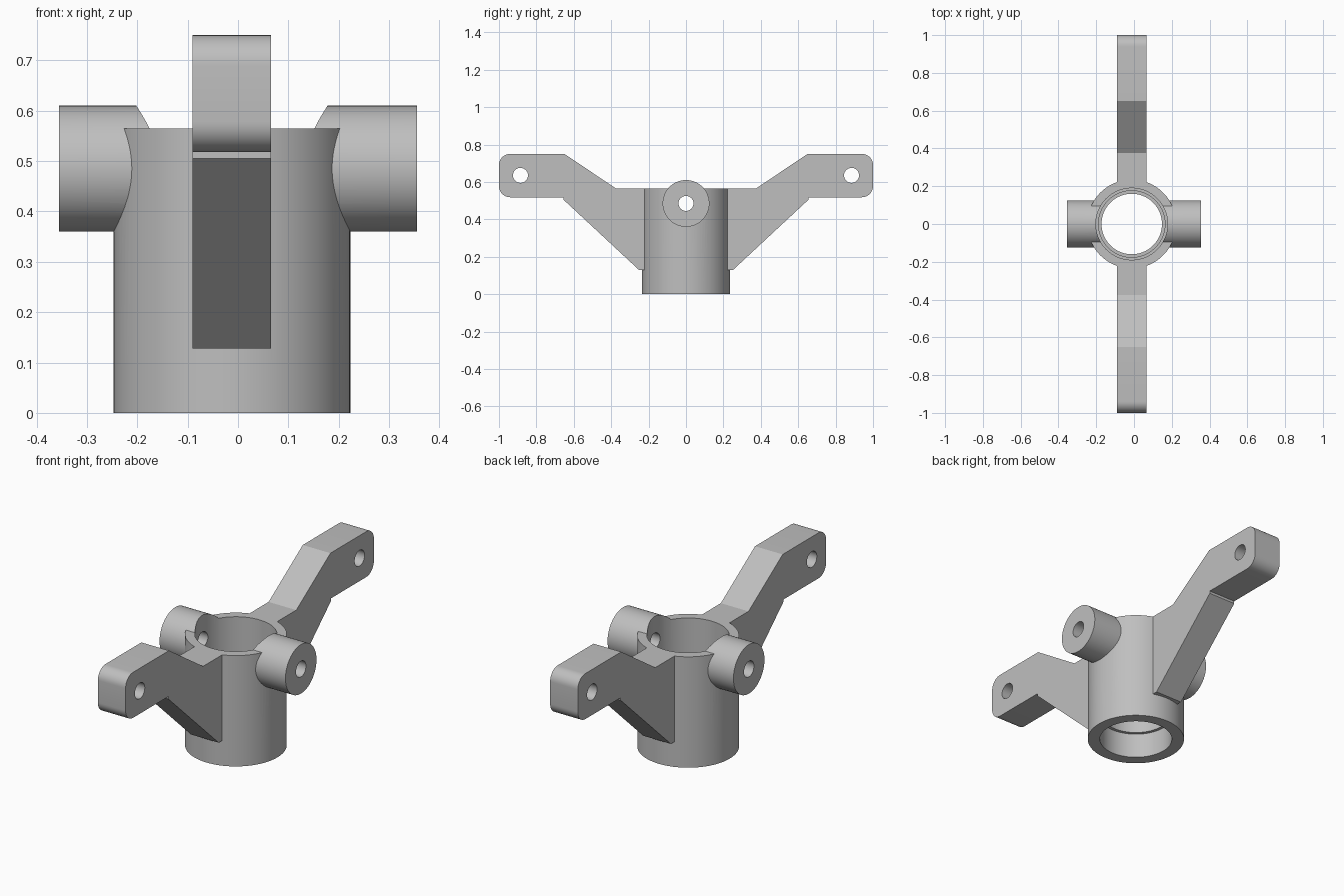
import bpy, bmesh, math
from mathutils import Matrix, Vector

cube = bpy.data.objects.get("Cube")
if cube:
    bpy.data.objects.remove(cube, do_unlink=True)

CX = -0.012            # axis of the collar and arms
COLLAR_R, COLLAR_TOP = 0.235, 0.565
BOSS_Z, BOSS_R, BOSS_END = 0.485, 0.125, 0.355
ARM_HALF, HOLE_R = 0.078, 0.04

metal = bpy.data.materials.new("plain_grey")
metal.use_nodes = True
grey = (0.52, 0.52, 0.52, 1)
metal.diffuse_color = grey
metal.node_tree.nodes["Principled BSDF"].inputs["Base Color"].default_value = grey


def finish(bm, name):
    bmesh.ops.recalc_face_normals(bm, faces=bm.faces)
    mesh = bpy.data.meshes.new(name)
    bm.to_mesh(mesh)
    bm.free()
    mesh.materials.append(metal)
    obj = bpy.data.objects.new(name, mesh)
    bpy.context.collection.objects.link(obj)
    return obj


def cylinder(name, radius, length, centre, along_x=False, sides=96):
    bm = bmesh.new()
    turn = Matrix.Rotation(math.pi / 2, 4, 'Y') if along_x else Matrix()
    bmesh.ops.create_cone(bm, cap_ends=True, segments=sides, radius1=radius,
                          radius2=radius, depth=length,
                          matrix=Matrix.Translation(centre) @ turn)
    return finish(bm, name)


def lathe(name, profile, sides=96):
    """Closed solid of revolution from (radius, z) points about the collar axis."""
    bm = bmesh.new()
    rings = []
    for r, z in profile:
        rings.append([bm.verts.new((CX + r * math.cos(a), r * math.sin(a), z))
                      for a in (math.tau * i / sides for i in range(sides))])
    for low, high in zip(rings, rings[1:]):
        for i in range(sides):
            j = (i + 1) % sides
            bm.faces.new((low[i], low[j], high[j], high[i]))
    bm.faces.new(rings[0])
    bm.faces.new(rings[-1])
    return finish(bm, name)


def corner(y, z, r, start, steps=10):
    """Quarter-round points about a centre, turning clockwise."""
    return [(y + r * math.cos(start - a), z + r * math.sin(start - a))
            for a in (math.pi / 2 * i / steps for i in range(steps + 1))]


def arm(name, side):
    r = 0.06
    outline = [(0.1, COLLAR_TOP), (0.375, COLLAR_TOP), (0.65, 0.75)]
    outline += corner(1 - r, 0.75 - r, r, math.pi / 2)
    outline += corner(1 - r, 0.518 + r, r, 0)
    outline += [(0.655, 0.518), (0.655, 0.505), (0.25, 0.128), (0.1, 0.128)]
    bm = bmesh.new()
    face = bm.faces.new([bm.verts.new((CX - ARM_HALF, side * y, z)) for y, z in outline])
    extruded = bmesh.ops.extrude_face_region(bm, geom=[face])["geom"]
    bmesh.ops.translate(bm, vec=Vector((2 * ARM_HALF, 0, 0)),
                        verts=[g for g in extruded if isinstance(g, bmesh.types.BMVert)])
    return finish(bm, name)


def combine(body, other, operation):
    mod = body.modifiers.new(other.name, 'BOOLEAN')
    mod.object, mod.operation, mod.solver = other, operation, 'EXACT'
    bpy.context.view_layer.objects.active = body
    bpy.ops.object.modifier_apply(modifier=mod.name)
    bpy.data.objects.remove(other, do_unlink=True)


# Collar with two arms and a cross boss
body = cylinder("steering_carrier", COLLAR_R, COLLAR_TOP, (CX, 0, COLLAR_TOP / 2))
combine(body, arm("front_arm", -1), 'UNION')
combine(body, arm("back_arm", 1), 'UNION')
combine(body, cylinder("side_bosses", BOSS_R, 2 * BOSS_END, (0, 0, BOSS_Z), True), 'UNION')

# Stepped bore with a bearing seat at each end
combine(body, lathe("bore", [(0.176, -0.1), (0.176, 0.13), (0.16, 0.13), (0.16, 0.3),
                             (0.176, 0.3), (0.176, 0.33), (0.19, 0.33), (0.19, 0.9)]),
        'DIFFERENCE')

# Pin holes through the bosses and arm ends
for name, y, z in (("boss_hole", 0, BOSS_Z), ("front_hole", -0.885, 0.635),
                   ("back_hole", 0.885, 0.635)):
    combine(body, cylinder(name, HOLE_R, 1, (0, y, z), True, 48), 'DIFFERENCE')

# Smooth rounds, crisp edges
bpy.ops.object.select_all(action='DESELECT')
body.select_set(True)
bpy.context.view_layer.objects.active = body
bpy.ops.object.shade_smooth_by_angle(angle=math.radians(30))
